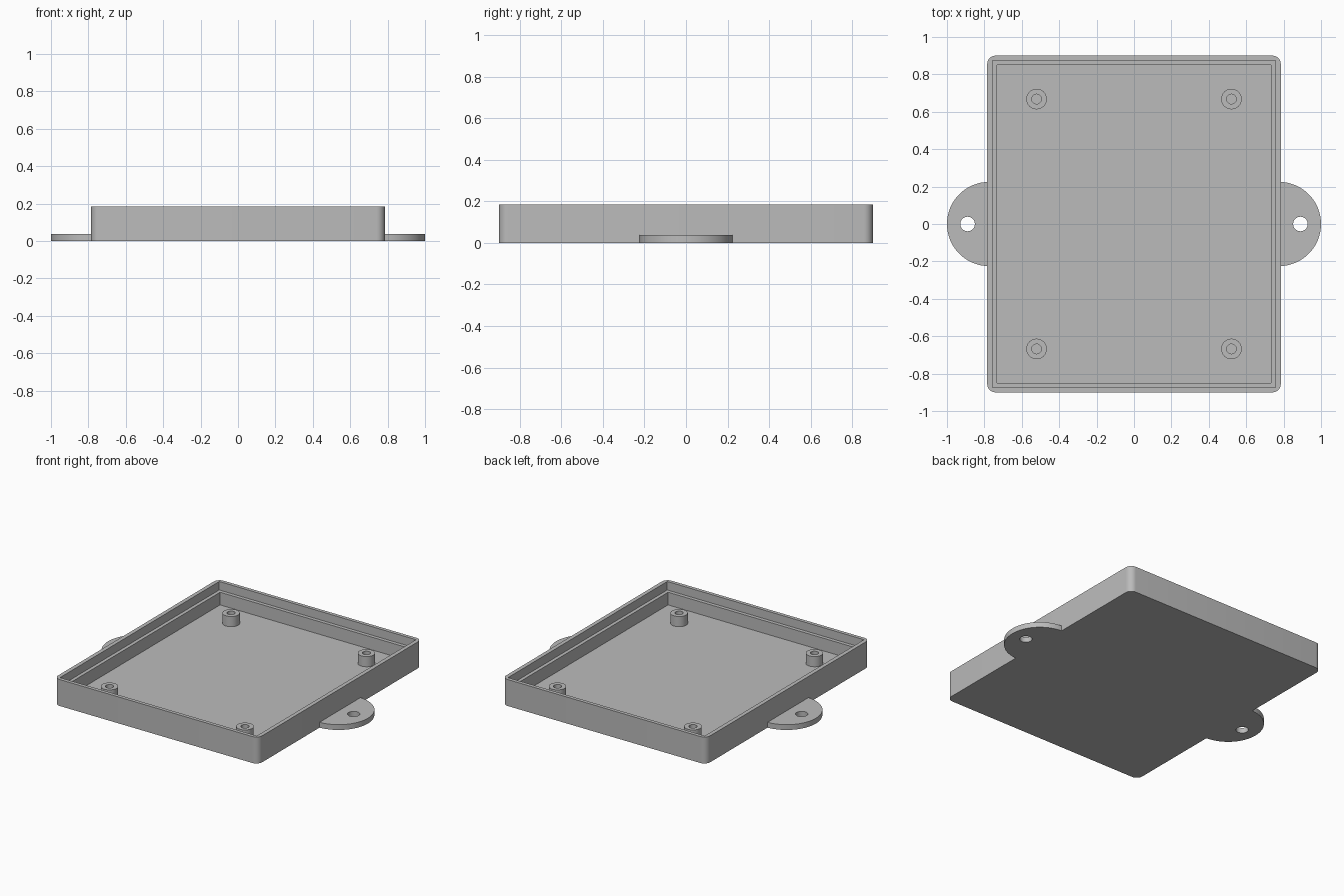
import bpy, bmesh, math
from mathutils import Matrix

if "Cube" in bpy.data.objects:
    bpy.data.objects.remove(bpy.data.objects["Cube"])

HALF_X, HALF_Y, HEIGHT, FLOOR = 0.785, 0.90, 0.184, 0.037

grey = bpy.data.materials.new("grey plastic")
grey.use_nodes = True
colour = (0.5, 0.5, 0.5, 1)
grey.diffuse_color = colour
grey.node_tree.nodes["Principled BSDF"].inputs["Base Color"].default_value = colour


def finish(name, bm):
    bmesh.ops.recalc_face_normals(bm, faces=bm.faces)
    mesh = bpy.data.meshes.new(name)
    bm.to_mesh(mesh)
    bm.free()
    mesh.materials.append(grey)
    obj = bpy.data.objects.new(name, mesh)
    bpy.context.collection.objects.link(obj)
    return obj


def activate(obj):
    bpy.ops.object.select_all(action='DESELECT')
    obj.select_set(True)
    bpy.context.view_layer.objects.active = obj


def smooth(obj):
    activate(obj)
    bpy.ops.object.shade_smooth_by_angle(angle=math.radians(30))


def box(name, hx, hy, z0, z1, radius=0):
    bm = bmesh.new()
    bmesh.ops.create_cube(bm, size=1)
    for v in bm.verts:
        v.co = (v.co.x * 2 * hx, v.co.y * 2 * hy, z1 if v.co.z > 0 else z0)
    if radius:
        upright = [e for e in bm.edges
                   if abs(e.verts[0].co.z - e.verts[1].co.z) > 0.01]
        bmesh.ops.bevel(bm, geom=upright, offset=radius, segments=8,
                        profile=0.5, affect='EDGES')
    return finish(name, bm)


def extrude_profile(name, points, z0, z1):
    bm = bmesh.new()
    face = bm.faces.new([bm.verts.new((x, y, z0)) for x, y in points])
    new = bmesh.ops.extrude_face_region(bm, geom=[face], use_keep_orig=True)
    top = [g for g in new["geom"] if isinstance(g, bmesh.types.BMVert)]
    bmesh.ops.translate(bm, verts=top, vec=(0, 0, z1 - z0))
    return finish(name, bm)


def arc(cx, r, start, end, steps):
    angles = [start + (end - start) * i / steps for i in range(steps + 1)]
    return [(cx + r * math.cos(a), r * math.sin(a)) for a in angles]


def cut(obj, cutter):
    mod = obj.modifiers.new("cut", 'BOOLEAN')
    mod.operation, mod.solver, mod.object = 'DIFFERENCE', 'EXACT', cutter
    cutter.hide_render = True
    activate(obj)
    bpy.ops.object.modifier_apply(modifier=mod.name)
    bpy.data.objects.remove(cutter)


# Tray: rounded block with a pocket and a wider lid recess
tray = box("tray", HALF_X, HALF_Y, 0, HEIGHT, radius=0.045)
cut(tray, box("pocket_cutter", 0.733, 0.85, FLOOR, HEIGHT + 0.1))
cut(tray, box("recess_cutter", 0.757, 0.875, 0.125, HEIGHT + 0.1))
smooth(tray)

# Mounting ears: half discs with a screw hole
for side, label in ((1, "left"), (-1, "right")):
    reach = math.acos(0.01 / 0.225)
    ear = extrude_profile(label + "_ear", arc(0.775, 0.225, -reach, reach, 40), 0, FLOOR)
    hole = arc(0.89, 0.039, 0, math.tau, 32)[:-1]
    cut(ear, extrude_profile("hole_cutter", hole, -0.1, 0.1))
    if side < 0:
        ear.data.transform(Matrix.Rotation(math.pi, 4, 'Z'))
    smooth(ear)

# Screw posts: lathed sleeves with blind holes
for sx, x_label in ((1, "left"), (-1, "right")):
    for sy, y_label in ((-1, "front"), (1, "back")):
        bm = bmesh.new()
        profile = [(0.055, FLOOR), (0.055, 0.108), (0.026, 0.108), (0.026, FLOOR)]
        verts = [bm.verts.new((r, 0, z)) for r, z in profile]
        edges = [bm.edges.new(pair) for pair in zip(verts, verts[1:])]
        bmesh.ops.spin(bm, geom=verts + edges, cent=(0, 0, 0), axis=(0, 0, 1),
                       angle=math.tau, steps=32, use_merge=True)
        bmesh.ops.remove_doubles(bm, verts=bm.verts, dist=0.0001)
        bmesh.ops.translate(bm, verts=bm.verts, vec=(sx * 0.521, sy * 0.668, 0))
        smooth(finish(f"{y_label}_{x_label}_post", bm))
